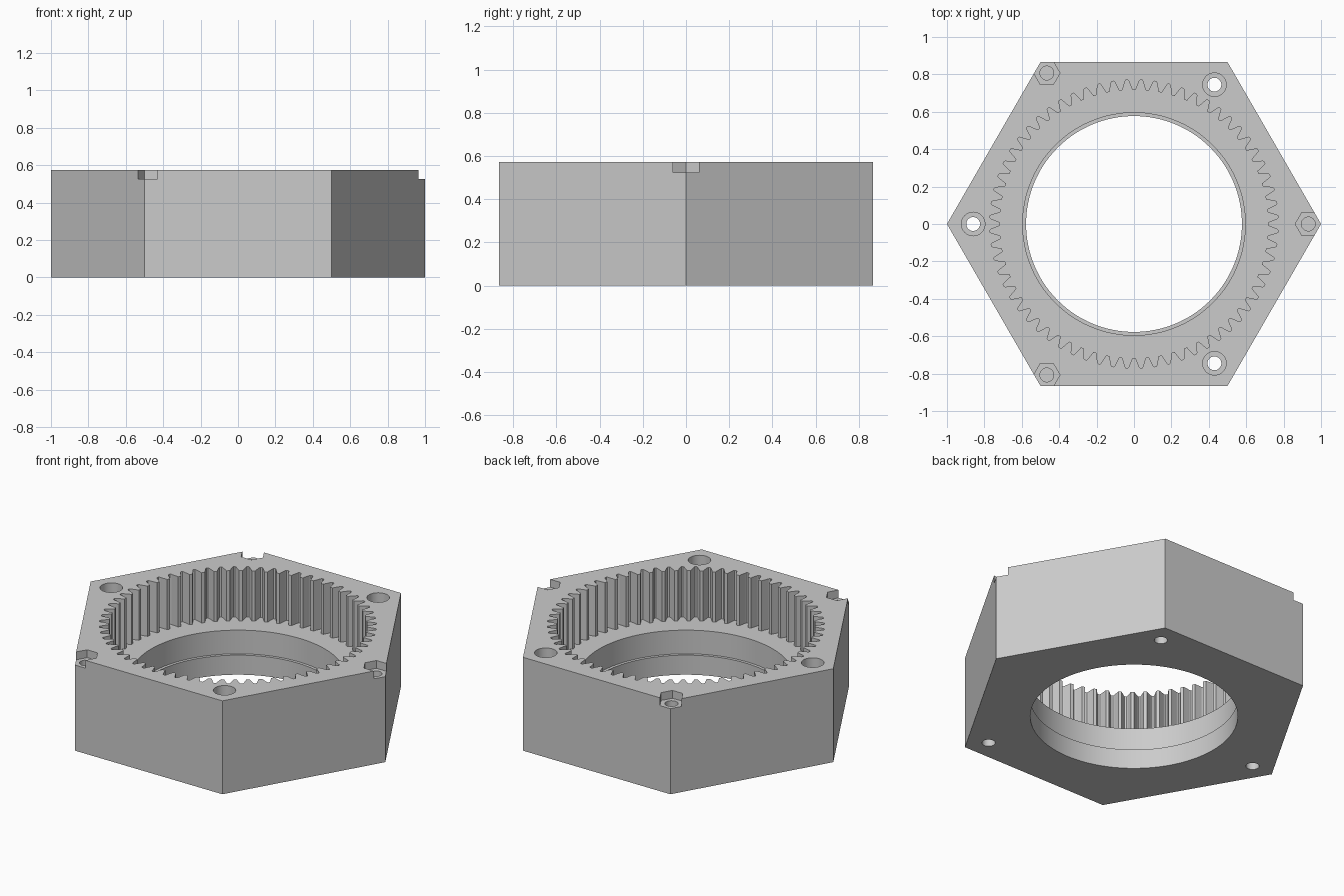
import bpy, bmesh
from math import cos, sin, pi, radians

HEIGHT = 0.573
TEETH = 64

old = bpy.data.objects.get("Cube")
if old:
    bpy.data.objects.remove(old, do_unlink=True)

# Plain grey for the whole part
grey = bpy.data.materials.new("plain_grey")
grey.use_nodes = True
grey.diffuse_color = (0.6, 0.6, 0.6, 1)
grey.node_tree.nodes["Principled BSDF"].inputs["Base Color"].default_value = (0.6, 0.6, 0.6, 1)


def prism(name, outline, z0, z1):
    """Extrude a closed xy outline from z0 to z1."""
    bm = bmesh.new()
    base = bm.faces.new([bm.verts.new((x, y, z0)) for x, y in outline])
    top = bmesh.ops.extrude_face_region(bm, geom=[base])["geom"]
    verts = [v for v in top if isinstance(v, bmesh.types.BMVert)]
    bmesh.ops.translate(bm, vec=(0, 0, z1 - z0), verts=verts)
    bmesh.ops.recalc_face_normals(bm, faces=bm.faces)
    mesh = bpy.data.meshes.new(name)
    bm.to_mesh(mesh)
    bm.free()
    mesh.materials.append(grey)
    obj = bpy.data.objects.new(name, mesh)
    bpy.context.collection.objects.link(obj)
    return obj


def ring(radius, sides, cx=0, cy=0):
    return [(cx + radius * cos(2 * pi * i / sides), cy + radius * sin(2 * pi * i / sides))
            for i in range(sides)]


def gear_outline():
    """Toothed opening: half a groove as (fraction of pitch, radius), mirrored."""
    half = [(0.37, 0.718), (0.31, 0.73), (0.24, 0.743), (0.17, 0.757), (0.13, 0.766), (0.07, 0.771)]
    groove = [(-f, r) for f, r in half] + [(f, r) for f, r in reversed(half)]
    return [(r * cos((i + 0.5 + f) * 2 * pi / TEETH), r * sin((i + 0.5 + f) * 2 * pi / TEETH))
            for i in range(TEETH) for f, r in groove]


def cut(body, outline, z0, z1=HEIGHT + 0.1):
    cutter = prism("cutter", outline, z0, z1)
    cutter.hide_render = True
    mod = body.modifiers.new("cut", "BOOLEAN")
    mod.operation = "DIFFERENCE"
    mod.solver = "EXACT"
    mod.object = cutter
    bpy.ops.object.modifier_apply(modifier=mod.name)
    mesh = cutter.data
    bpy.data.objects.remove(cutter, do_unlink=True)
    bpy.data.meshes.remove(mesh)


# Hexagonal housing
housing = prism("ring_gear_housing", ring(1, 6), 0, HEIGHT)
bpy.ops.object.select_all(action="DESELECT")
bpy.context.view_layer.objects.active = housing
housing.select_set(True)

# Stepped bore and toothed recess
cut(housing, ring(0.577, 128), -0.1)
cut(housing, ring(0.595, 128), 0.12)
cut(housing, gear_outline(), 0.265)

for k in range(3):
    # Counterbored through holes on alternate corners
    a = radians(60 + 120 * k)
    x, y = 0.86 * cos(a), 0.86 * sin(a)
    cut(housing, ring(0.037, 32, x, y), -0.1)
    cut(housing, ring(0.063, 32, x, y), HEIGHT - 0.07)
    # Nut pockets with blind holes on the other corners
    a = radians(120 * k)
    x, y = 0.932 * cos(a), 0.932 * sin(a)
    cut(housing, ring(0.037, 32, x, y), 0.265)
    cut(housing, ring(0.07, 6, x, y), HEIGHT - 0.048)

bpy.ops.object.shade_smooth_by_angle(angle=radians(25))
